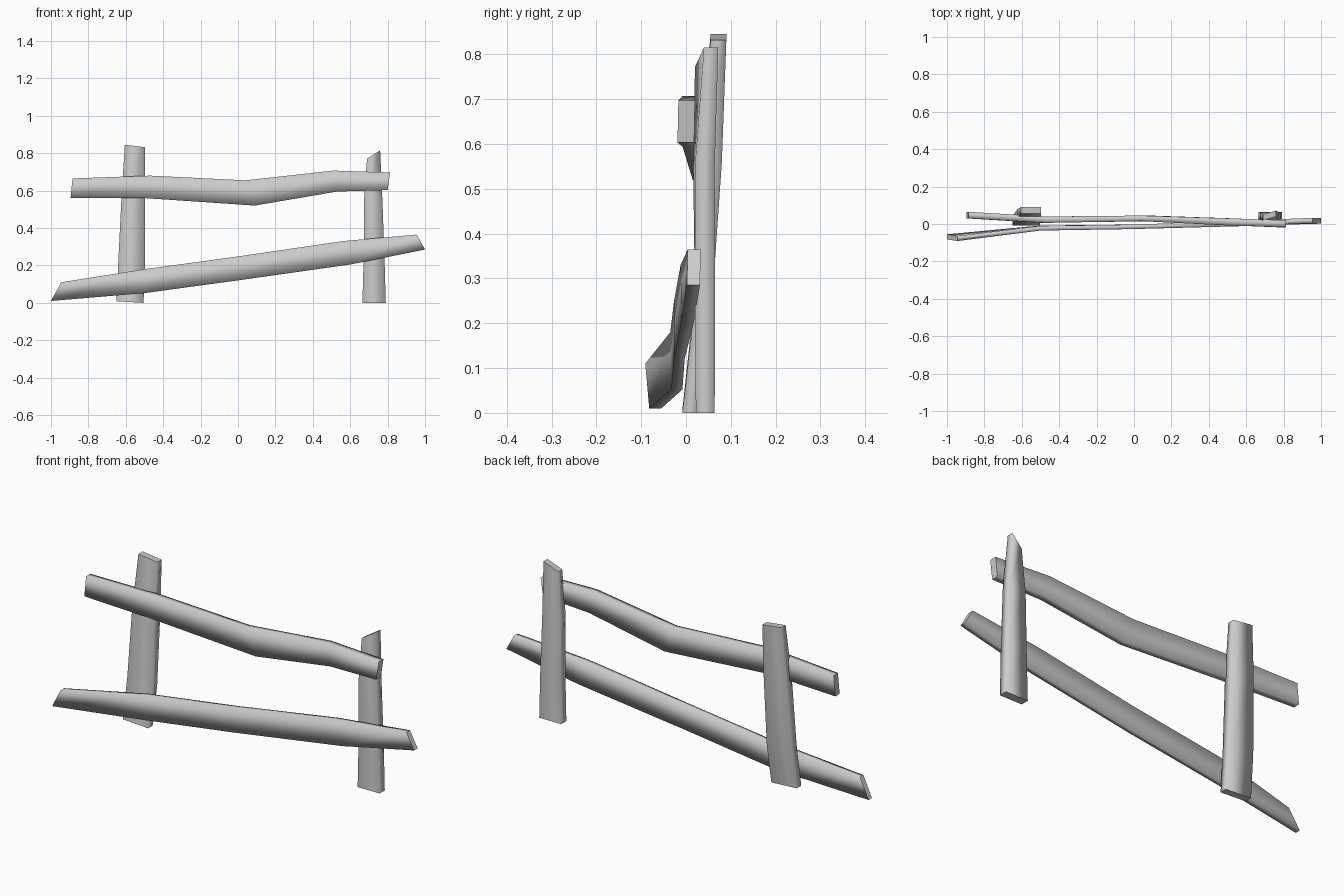
import bpy, bmesh

# Loft a four-sided plank. Each station: edge A (x, z), edge B (x, z),
# front y, back y, and extra y of edge B (twist).
def plank(name, stations):
    bm = bmesh.new()
    rings = []
    for xa, za, xb, zb, yf, yb, tw in stations:
        rings.append([bm.verts.new(p) for p in (
            (xa, yf, za), (xb, yf + tw, zb), (xb, yb + tw, zb), (xa, yb, za))])
    for r, s in zip(rings, rings[1:]):
        for i in range(4):
            j = (i + 1) % 4
            bm.faces.new((r[i], r[j], s[j], s[i]))
    caps = [bm.faces.new(rings[0]), bm.faces.new(rings[-1])]
    bmesh.ops.recalc_face_normals(bm, faces=bm.faces[:])
    # Rounded-looking sides, crisp sawn ends
    for f in bm.faces:
        f.smooth = f not in caps
    for f in caps:
        for e in f.edges:
            e.smooth = False
    me = bpy.data.meshes.new(name)
    bm.to_mesh(me)
    bm.free()
    bpy.context.collection.objects.link(bpy.data.objects.new(name, me))

# Posts (edge A = left side, edge B = right side)
plank("left_post", [
    (-.65, .008, -.505, 0, -.008, .028, 0),
    (-.64, .22, -.498, .2, .015, .055, 0),
    (-.622, .58, -.498, .56, .03, .08, 0),
    (-.605, .845, -.497, .832, .055, .09, 0)])
plank("right_post", [
    (.665, 0, .79, 0, .022, .064, 0),
    (.672, .25, .783, .25, .02, .065, 0),
    (.674, .55, .772, .55, .016, .06, .004),
    (.69, .772, .76, .815, .02, .052, .02)])

# Rails (edge A = bottom, edge B = top)
plank("upper_rail", [
    (-.895, .56, -.885, .665, .03, .065, 0),
    (-.5, .56, -.47, .68, .006, .04, 0),
    (.09, .52, .04, .655, .015, .045, 0),
    (.53, .595, .51, .707, -.008, .03, 0),
    (.80, .603, .813, .697, -.019, .018, .002)])
plank("lower_rail", [
    (-1, .01, -.945, .11, -.082, -.055, -.009),
    (-.5, .052, -.5, .18, -.033, -.008, -.002),
    (0, .12, 0, .248, -.027, -.003, 0),
    (.6, .205, .56, .33, -.01, .018, -.002),
    (1, .285, .955, .365, .002, .031, .002)])
